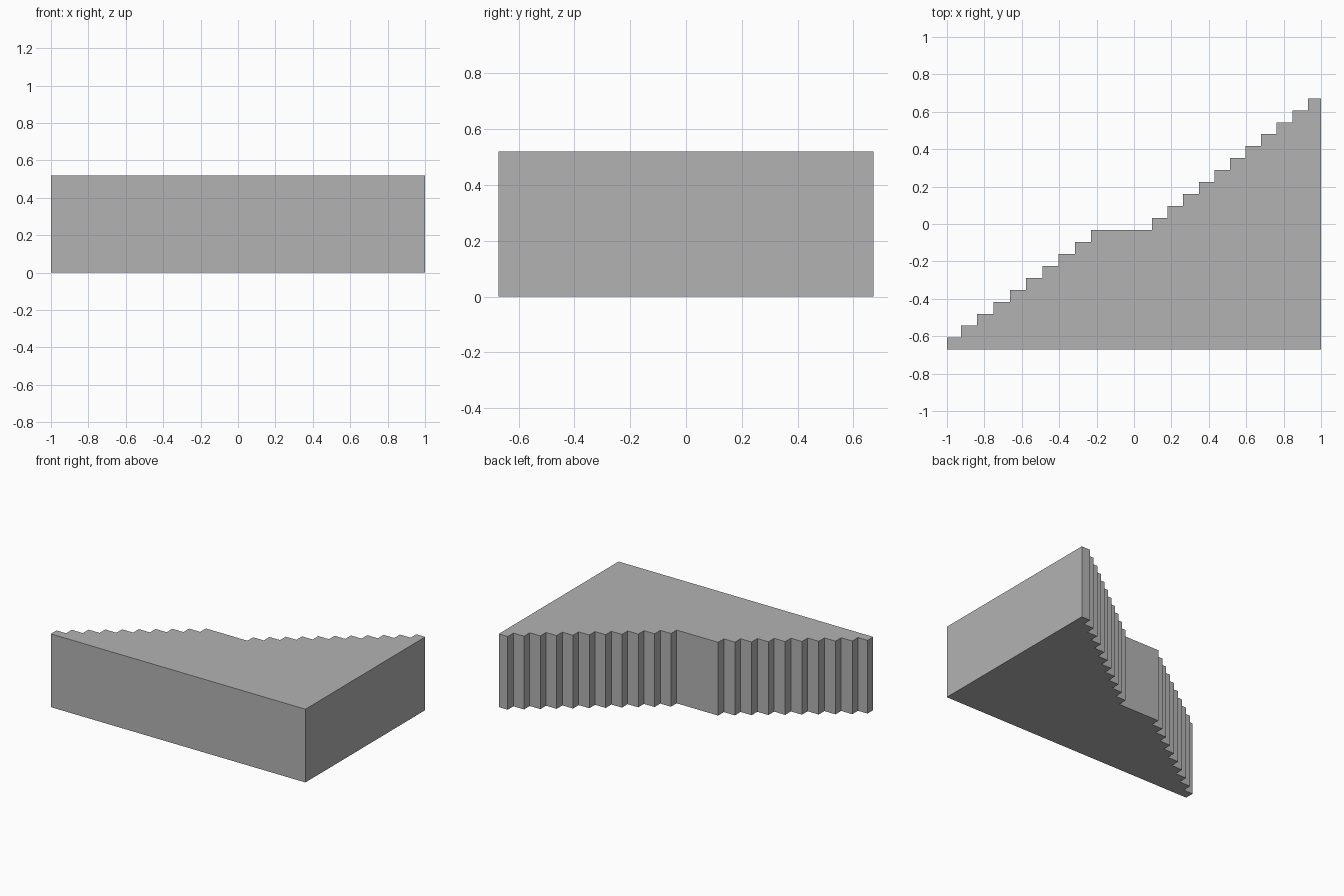
import bpy
import bmesh

cube = bpy.data.objects.get("Cube")
if cube:
    bpy.data.objects.remove(cube, do_unlink=True)

HEIGHT = 0.52
HALF_X, HALF_Y = 1.0, 0.672
RISERS = 21
RISE = 2 * HALF_Y / RISERS

# Riser positions: lower flight, then upper flight after the landing
risers = [-HALF_X] + [-0.925 + 0.0869 * i for i in range(9)]
risers += [0.096 + 0.0834 * i for i in range(11)]

# Stepped outline
outline = [(HALF_X, -HALF_Y), (-HALF_X, -HALF_Y)]
for i, x in enumerate(risers):
    if i:
        outline.append((x, -HALF_Y + RISE * i))
    outline.append((x, -HALF_Y + RISE * (i + 1)))
outline.append((HALF_X, HALF_Y))

# Extrude the outline into a solid block
bm = bmesh.new()
base = bm.faces.new([bm.verts.new((x, y, 0)) for x, y in outline])
result = bmesh.ops.extrude_face_region(bm, geom=[base], use_keep_orig=True)
top = [v for v in result["geom"] if isinstance(v, bmesh.types.BMVert)]
bmesh.ops.translate(bm, verts=top, vec=(0, 0, HEIGHT))
bmesh.ops.recalc_face_normals(bm, faces=bm.faces)

mesh = bpy.data.meshes.new("stepped_block")
bm.to_mesh(mesh)
bm.free()
block = bpy.data.objects.new("stepped_block", mesh)
bpy.context.collection.objects.link(block)

# Plain grey surface
grey = bpy.data.materials.new("grey")
grey.use_nodes = True
colour = (0.45, 0.45, 0.45, 1)
grey.diffuse_color = colour
grey.node_tree.nodes["Principled BSDF"].inputs["Base Color"].default_value = colour
mesh.materials.append(grey)
